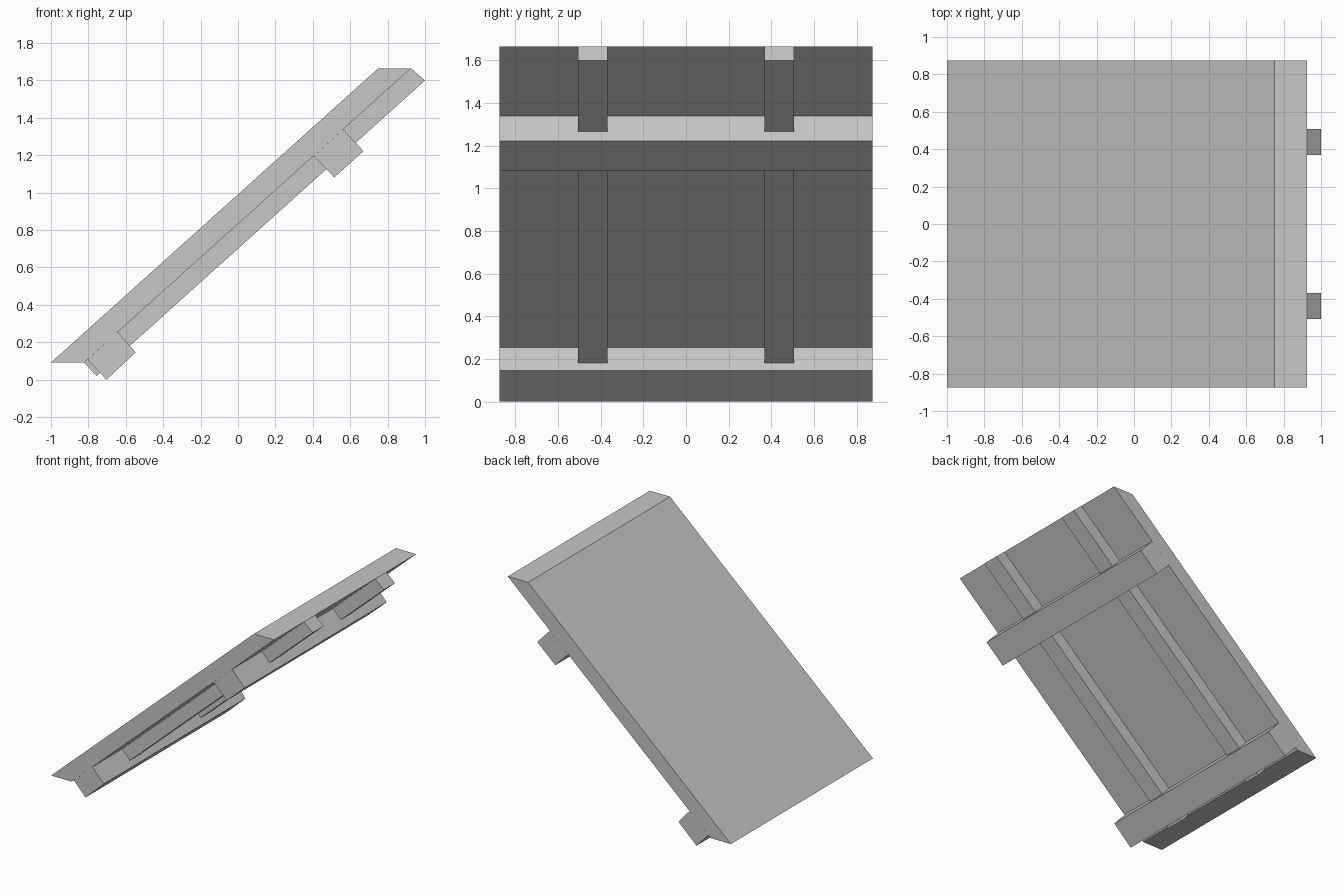
import bpy
import bmesh

if "Cube" in bpy.data.objects:
    bpy.data.objects.remove(bpy.data.objects["Cube"], do_unlink=True)

grey = bpy.data.materials.new("light grey")
grey.use_nodes = True
colour = (0.57, 0.57, 0.57, 1)
grey.diffuse_color = colour
grey.node_tree.nodes["Principled BSDF"].inputs["Base Color"].default_value = colour


def extrude_profile(name, profile, y0, y1):
    """Extrude a closed side profile (x, z) from y0 to y1."""
    bm = bmesh.new()
    face = bm.faces.new([bm.verts.new((x, y0, z)) for x, z in profile])
    result = bmesh.ops.extrude_face_region(bm, geom=[face])
    moved = [v for v in result["geom"] if isinstance(v, bmesh.types.BMVert)]
    bmesh.ops.translate(bm, verts=moved, vec=(0, y1 - y0, 0))
    bmesh.ops.recalc_face_normals(bm, faces=bm.faces)
    mesh = bpy.data.meshes.new(name)
    bm.to_mesh(mesh)
    bm.free()
    mesh.materials.append(grey)
    obj = bpy.data.objects.new(name, mesh)
    bpy.context.collection.objects.link(obj)
    return obj


half_width = 0.875

# Sloping roof slab with level cuts at eave and ridge
extrude_profile("roof_slab",
                [(-1, 0.092), (-0.823, 0.092), (0.925, 1.665), (0.75, 1.665)],
                -half_width, half_width)

# Two purlins crossing the full width under the slab
purlins = {
    "lower_purlin": [(-0.805, 0.108), (-0.703, 0), (-0.547, 0.146), (-0.643, 0.254)],
    "upper_purlin": [(0.403, 1.195), (0.515, 1.082), (0.671, 1.222), (0.562, 1.338)],
}
for name, profile in purlins.items():
    extrude_profile(name, profile, -half_width, half_width)

# Pair of rafters running up the slope
rafter = [(-0.823, 0.092), (-0.757, 0.02), (1, 1.6), (0.925, 1.665)]
for name, side in (("front_rafter", -1), ("back_rafter", 1)):
    centre = side * 0.438
    extrude_profile(name, rafter, centre - 0.069, centre + 0.069)
